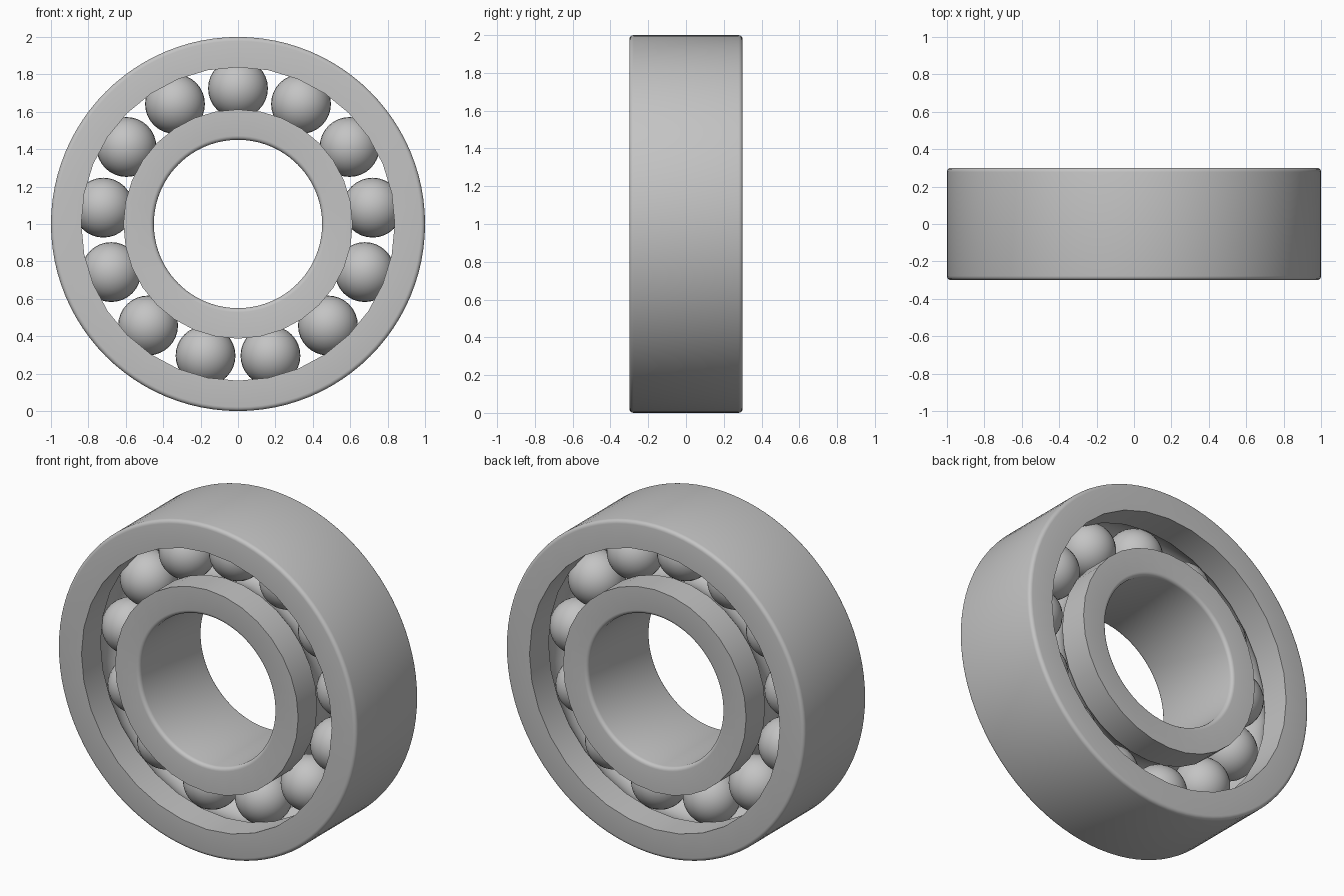
import bpy, bmesh
from math import sin, cos, pi, sqrt, asin

if "Cube" in bpy.data.objects:
    bpy.data.objects.remove(bpy.data.objects["Cube"])

HALF = 0.3          # half width of both rings
ORBIT = 0.725       # radius of the ball circle
BALL = 0.16
FACETS = 32         # sides of the race surfaces
RATIO = 3           # smooth-surface sides per race side
CENTRE = 1.0        # axis height

steel = bpy.data.materials.new("steel grey")
steel.use_nodes = True
colour = (0.55, 0.55, 0.55, 1)
steel.diffuse_color = colour
steel.node_tree.nodes["Principled BSDF"].inputs["Base Color"].default_value = colour


def finish(name, bm):
    bmesh.ops.recalc_face_normals(bm, faces=bm.faces)
    mesh = bpy.data.meshes.new(name)
    bm.to_mesh(mesh)
    bm.free()
    mesh.materials.append(steel)
    obj = bpy.data.objects.new(name, mesh)
    bpy.context.collection.objects.link(obj)
    bpy.ops.object.select_all(action="DESELECT")
    obj.select_set(True)
    bpy.context.view_layer.objects.active = obj
    bpy.ops.object.shade_smooth_by_angle(angle=pi / 5)
    return obj


def lathe(bm, profile, sides):
    """Spin (radius, y) points about the y axis; return the loops of vertices."""
    loops = [[bm.verts.new((r * cos(2 * pi * i / sides), y,
                            CENTRE + r * sin(2 * pi * i / sides)))
              for i in range(sides)] for r, y in profile]
    for a, b in zip(loops, loops[1:]):
        for i in range(sides):
            j = (i + 1) % sides
            bm.faces.new((a[i], a[j], b[j], b[i]))
    return loops


def rounded_wall(radius, side, bevel=0.022, steps=4):
    """Cylinder wall with rounded rims; side is +1 outside, -1 for a bore."""
    arc = [(radius - side * bevel * (1 - sin(t)), HALF - bevel * (1 - cos(t)))
           for t in (pi / 2 * k / steps for k in range(steps + 1))]
    return [(r, -y) for r, y in arc] + arc[::-1]


def race_wall(radius, side, groove=0.163, steps=10):
    """Shoulders with a round ball groove; side is +1 for the outer race."""
    reach = asin(sqrt(groove ** 2 - (radius - ORBIT) ** 2) / groove)
    arc = [(ORBIT + side * groove * cos(t), groove * sin(t))
           for t in (reach * (2 * k / steps - 1) for k in range(steps + 1))]
    return [(radius, -HALF)] + arc + [(radius, HALF)]


def ring(name, smooth_radius, race_radius, side):
    bm = bmesh.new()
    wall = lathe(bm, rounded_wall(smooth_radius, side), FACETS * RATIO)
    race = lathe(bm, race_wall(race_radius, side), FACETS)
    # flat end faces joining the fine loop to the coarse one
    for end in (0, -1):
        fine, coarse = wall[end], race[end]
        for i in range(FACETS):
            span = [fine[(i * RATIO + k) % len(fine)] for k in range(RATIO + 1)]
            bm.faces.new(span + [coarse[(i + 1) % FACETS], coarse[i]])
    return finish(name, bm)


ring("outer_ring", 1.0, 0.838, 1)
ring("inner_ring", 0.45, 0.613, -1)

# balls, first one at the top, poles along the axle
COUNT = 13
for n in range(COUNT):
    angle = pi / 2 + 2 * pi * n / COUNT
    bm = bmesh.new()
    bmesh.ops.create_uvsphere(bm, u_segments=32, v_segments=16, radius=BALL)
    for v in bm.verts:
        x, y, z = v.co
        v.co = (x + ORBIT * cos(angle), -z, y + CENTRE + ORBIT * sin(angle))
    finish(f"ball_{n + 1}", bm)
